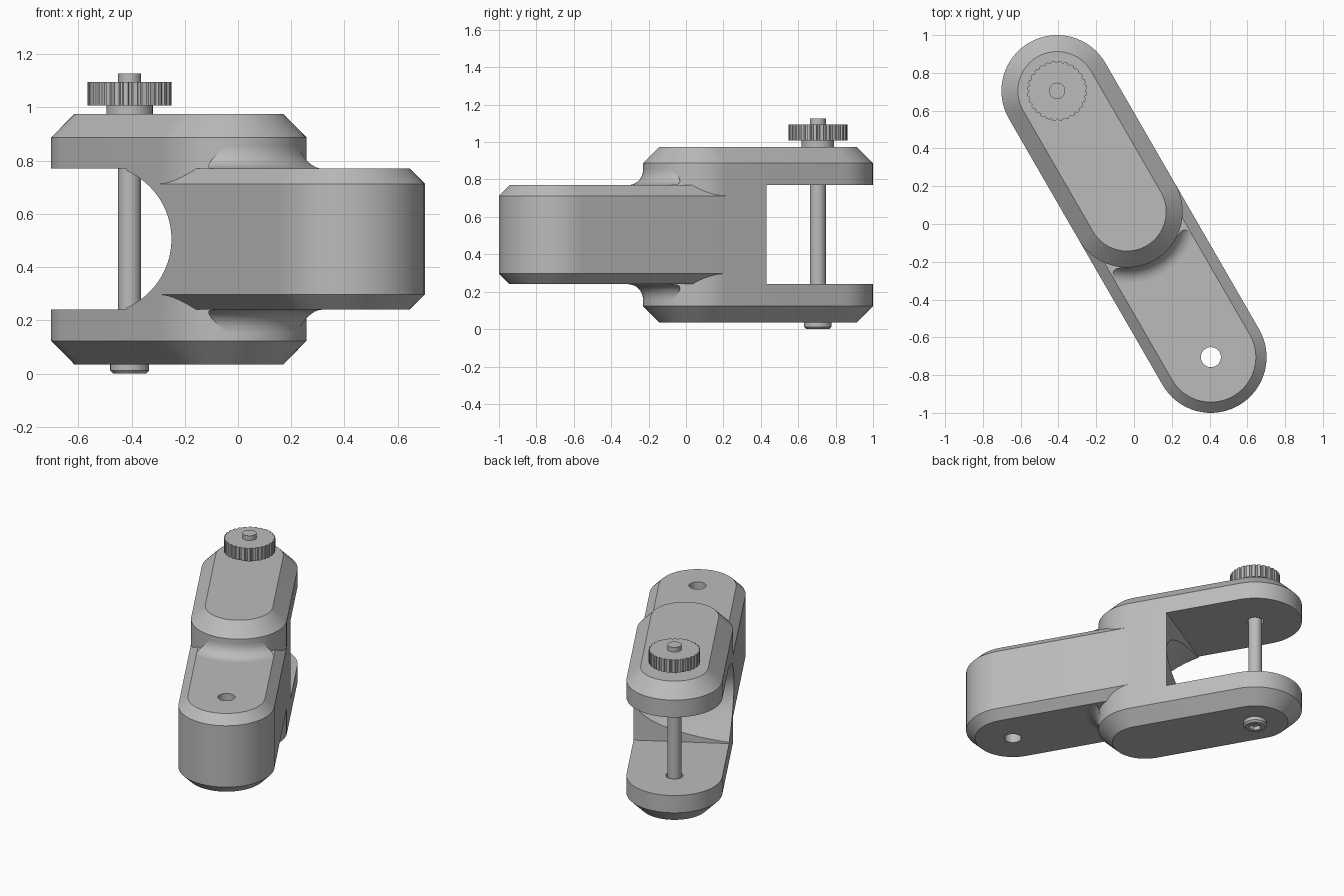
import bpy
import bmesh
from math import sin, cos, pi, radians, asin

if "Cube" in bpy.data.objects:
    bpy.data.objects.remove(bpy.data.objects["Cube"], do_unlink=True)

grey = bpy.data.materials.new("plain_grey")
grey.use_nodes = True
grey.diffuse_color = (0.5, 0.5, 0.5, 1)
grey.node_tree.nodes["Principled BSDF"].inputs["Base Color"].default_value = (0.5, 0.5, 0.5, 1)

# Main dimensions; local x runs along the link, from clevis pin to tongue hole
TURN = radians(-60)
MID = 0.505        # height of the plane of symmetry
PIN = 0.814        # distance of both pivots from the centre
R = 0.295          # half width of the link
SHOULDER = -0.075  # centre of the rounded clevis end
SLOT = 0.265       # half height of the slot and of the tongue
WALL = -0.326      # back wall of the slot


def arc(cx, r, start, end, n):
    return [(cx + r * cos(start + (end - start) * i / n),
             r * sin(start + (end - start) * i / n)) for i in range(n + 1)]


def stadium(x0, x1, r):
    return arc(x1, r, -pi / 2, pi / 2, 32) + arc(x0, r, pi / 2, 3 * pi / 2, 32)


def bullet(x0, x1, r):
    return arc(x1, r, -pi / 2, pi / 2, 32) + [(x0, r), (x0, -r)]


def disc(x, r, n=40):
    return arc(x, r, 0, 2 * pi, n)[:-1]


def add_object(name, bm):
    bmesh.ops.recalc_face_normals(bm, faces=bm.faces)
    mesh = bpy.data.meshes.new(name)
    bm.to_mesh(mesh)
    bm.free()
    obj = bpy.data.objects.new(name, mesh)
    bpy.context.collection.objects.link(obj)
    obj.rotation_euler.z = TURN
    mesh.materials.append(grey)
    return obj


def loft(name, layers):
    """Closed solid through (height, outline) layers."""
    bm = bmesh.new()
    rings = [[bm.verts.new((x, y, z)) for x, y in outline] for z, outline in layers]
    for low, high in zip(rings, rings[1:]):
        for i in range(len(low)):
            j = (i + 1) % len(low)
            bm.faces.new((low[i], low[j], high[j], high[i]))
    bm.faces.new(rings[0][::-1])
    bm.faces.new(rings[-1])
    return add_object(name, bm)


def activate(obj):
    bpy.ops.object.select_all(action='DESELECT')
    obj.select_set(True)
    bpy.context.view_layer.objects.active = obj


def cut(obj, cutter):
    bpy.context.view_layer.update()
    activate(obj)
    mod = obj.modifiers.new("cut", 'BOOLEAN')
    mod.operation = 'DIFFERENCE'
    mod.solver = 'EXACT'
    mod.object = cutter
    bpy.ops.object.modifier_apply(modifier=mod.name)


def chamfered(name, outline, half, drop, inset):
    return loft(name, [(MID - half, outline(R - inset)), (MID - half + drop, outline(R)),
                       (MID + half - drop, outline(R)), (MID + half, outline(R - inset))])


# Clevis and tongue
clevis = chamfered("clevis", lambda r: stadium(-PIN, SHOULDER, r), 0.47, 0.088, 0.087)


def tongue_outline(r):
    outline = bullet(SHOULDER, PIN, r)
    return outline


tongue = chamfered("tongue", tongue_outline, SLOT, 0.057, 0.057)

# Cutters: slot, slanted scoop, pivot holes
slot_shape = [(-1.5, -0.6), (WALL, -0.6), (WALL, 0.6), (-1.5, 0.6)]
slot = loft("slot_cutter", [(MID - SLOT, slot_shape), (MID + SLOT, slot_shape)])

limit = asin(0.264 / 0.28)
section = [(-0.623 + 0.485 * cos(a), MID + 0.28 * sin(a))
           for a in [limit * (i / 16 - 1) for i in range(33)]]
section = [(-0.9, section[0][1])] + section + [(-0.9, section[-1][1])]
bm = bmesh.new()
ends = []
for t in (-0.7, 1.0):
    ends.append([bm.verts.new((0.866 * a + 0.5 * t, 0.5 * a - 0.866 * t, z)) for a, z in section])
for i in range(len(section)):
    j = (i + 1) % len(section)
    bm.faces.new((ends[0][i], ends[0][j], ends[1][j], ends[1][i]))
bm.faces.new(ends[0][::-1])
bm.faces.new(ends[1])
scoop = add_object("scoop_cutter", bm)

pin_hole = loft("pin_hole_cutter", [(-0.2, disc(-PIN, 0.053)), (1.3, disc(-PIN, 0.053))])
tongue_hole = loft("tongue_hole_cutter", [(-0.2, disc(PIN, 0.053)), (1.3, disc(PIN, 0.053))])
for part, cutters in ((clevis, (slot, scoop, pin_hole)), (tongue, (scoop, tongue_hole))):
    for cutter in cutters:
        cut(part, cutter)


# Coved fillets where the rounded clevis end meets the tongue
def cove(name, side):
    rad = 0.08
    bm = bmesh.new()
    rows = []
    for k in range(9):
        a = pi / 2 * k / 8
        r, h = R + rad * (1 - cos(a)), SLOT + rad * (1 - sin(a))
        rows.append([bm.verts.new((x, y, MID + side * h))
                     for x, y in arc(SHOULDER, r, -pi / 2, pi / 2, 48)])
    for low, high in zip(rows, rows[1:]):
        for i in range(len(low) - 1):
            bm.faces.new((low[i], low[i + 1], high[i + 1], high[i]))
    for lat in (-1, 1):
        bmesh.ops.bisect_plane(bm, geom=bm.verts[:] + bm.edges[:] + bm.faces[:],
                               plane_co=(0, lat * R, MID + side * (SLOT - 0.057)),
                               plane_no=(0, lat, side), clear_outer=True)
    bmesh.ops.recalc_face_normals(bm, faces=bm.faces)
    obj = add_object(name, bm)
    total = sum(p.normal.z for p in obj.data.polygons)
    if total * side < 0:
        obj.data.flip_normals()
    return obj


coves = [cove("upper_cove", 1), cove("lower_cove", -1)]

# Clamp bolt with socket head
bolt = loft("bolt", [(0.0, disc(-PIN, 0.062)), (0.012, disc(-PIN, 0.073)),
                     (0.036, disc(-PIN, 0.073)), (0.036, disc(-PIN, 0.043)),
                     (1.127, disc(-PIN, 0.043))])
socket = loft("socket_cutter", [(-0.1, disc(-PIN, 0.04, 6)), (0.025, disc(-PIN, 0.04, 6))])
cut(bolt, socket)

# Washer and knurled thumb nut
washer = loft("washer", [(0.97, disc(-PIN, 0.087)), (1.008, disc(-PIN, 0.087))])
TEETH = 28
knurl = []
for i in range(TEETH):
    for part, r in ((0, 0.158), (0.5, 0.158), (0.62, 0.15), (0.88, 0.15)):
        a = 2 * pi * (i + part) / TEETH
        knurl.append((-PIN + r * cos(a), r * sin(a)))
nut = loft("thumb_nut", [(1.008, knurl), (1.095, knurl)])

for obj in (clevis, tongue, bolt, washer, nut, *coves):
    activate(obj)
    bpy.ops.object.shade_smooth_by_angle(angle=radians(25))

for cutter in (slot, scoop, pin_hole, tongue_hole, socket):
    bpy.data.objects.remove(cutter, do_unlink=True)
